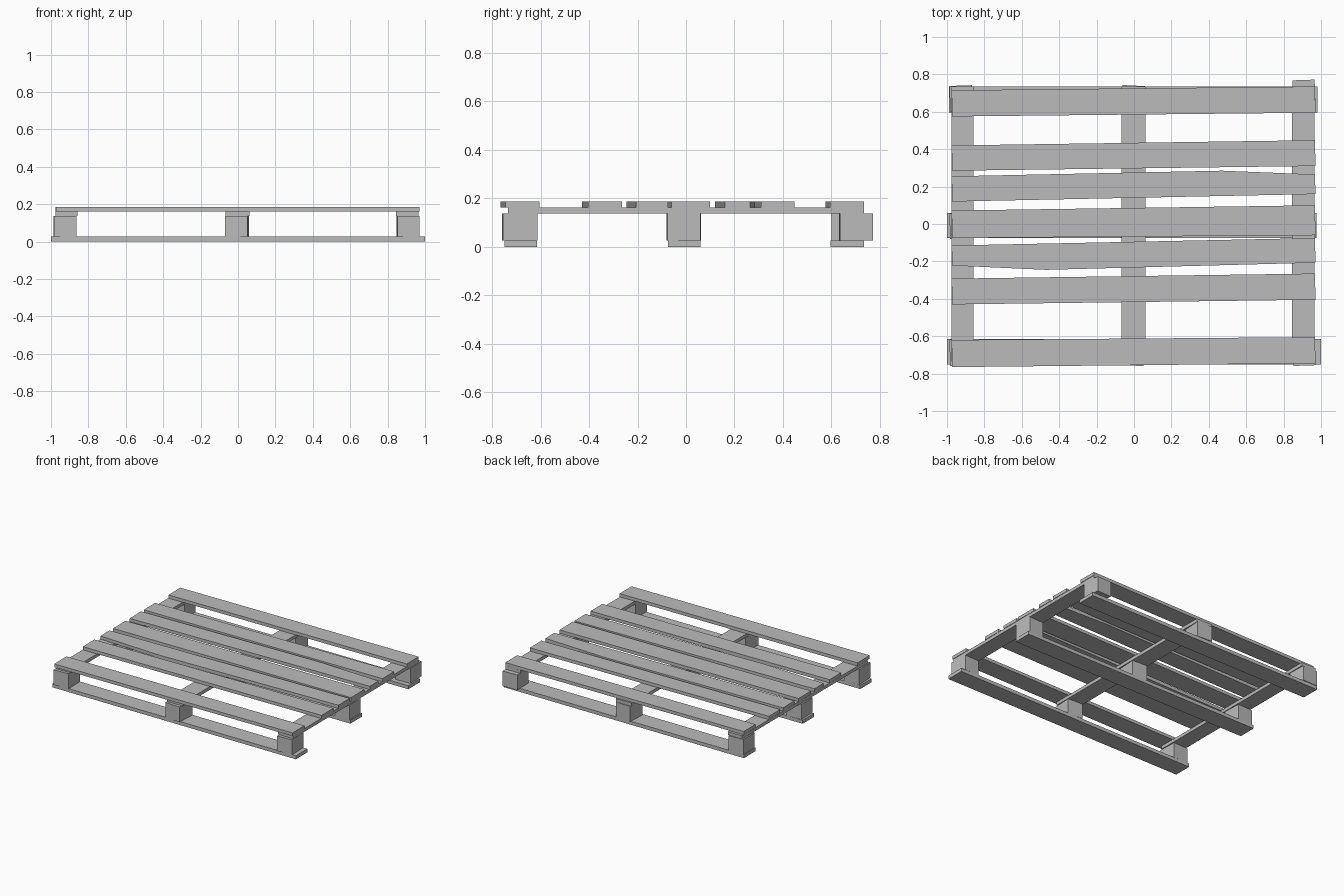
import bpy, bmesh, math
from mathutils import Matrix

cube = bpy.data.objects.get("Cube")
if cube:
    bpy.data.objects.remove(cube, do_unlink=True)

wood = bpy.data.materials.new("weathered grey wood")
wood.use_nodes = True
GREY = (0.5, 0.5, 0.5, 1)
wood.diffuse_color = GREY
wood.node_tree.nodes["Principled BSDF"].inputs["Base Color"].default_value = GREY


def plank(name, outline, bottom, top):
    """Extrude a flat outline seen from above into a plank."""
    bm = bmesh.new()
    face = bm.faces.new([bm.verts.new((x, y, bottom)) for x, y in outline])
    extruded = bmesh.ops.extrude_face_region(bm, geom=[face])
    for v in extruded["geom"]:
        if isinstance(v, bmesh.types.BMVert):
            v.co.z = top
    bmesh.ops.recalc_face_normals(bm, faces=bm.faces)
    mesh = bpy.data.meshes.new(name)
    bm.to_mesh(mesh)
    bm.free()
    mesh.materials.append(wood)
    obj = bpy.data.objects.new(name, mesh)
    bpy.context.collection.objects.link(obj)
    return obj


def rect(x0, x1, y0, y1, turn=0):
    """Rectangle outline, turned about its own centre by some degrees."""
    cx, cy = (x0 + x1) / 2, (y0 + y1) / 2
    spin = Matrix.Rotation(math.radians(turn), 2)
    corners = [(x0, y0), (x1, y0), (x1, y1), (x0, y1)]
    return [(cx + p.x, cy + p.y) for p in
            (spin @ Matrix(((x - cx, 0), (y - cy, 0))).col[0] for x, y in corners)]


# Bottom runners, lying left to right
runners = {"front": (-1, 1, -0.75, -0.615),
           "middle": (-1, 0.975, -0.075, 0.06),
           "back": (-0.99, 0.98, 0.597, 0.735)}
for side, size in runners.items():
    plank(f"{side}_bottom_runner", rect(*size), 0, 0.026)

# Nine spacer blocks, set slightly askew
block_x = {"right": (-0.985, -0.865), "centre": (-0.065, 0.055), "left": (0.85, 0.968)}
block_y = {"front": (-0.757, -0.615), "middle": (-0.078, 0.058), "back": (0.603, 0.74)}
turns = {"right": 2, "centre": -3, "left": 2}
for row, ys in block_y.items():
    for side, xs in block_x.items():
        shift = 0.03 if (row, side) == ("back", "left") else 0
        plank(f"{row}_{side}_block",
              rect(*xs, ys[0] + shift, ys[1] + shift, turns[side]), 0.026, 0.138)

# Stringers, running front to back over the blocks
for side, xs in {"right": (-0.975, -0.858), "centre": (-0.068, 0.062),
                 "left": (0.845, 0.966)}.items():
    plank(f"{side}_stringer", rect(*xs, -0.735, 0.735), 0.138, 0.162)

# Deck boards: low and high edge at the right end, then at the left end
deck = [(-0.765, -0.62, -0.745, -0.605), (-0.43, -0.292, -0.405, -0.265),
        (-0.222, -0.115, -0.207, -0.075), (-0.075, 0.072, -0.06, 0.1),
        (0.12, 0.255, 0.16, 0.265), (0.285, 0.42, 0.31, 0.448),
        (0.575, 0.715, 0.595, 0.735)]
for i, (a, b, c, d) in enumerate(deck):
    outline = [(-0.973, a), (0.97, c), (0.968, d), (-0.975, b)]
    if i == 2:
        outline.insert(1, (-0.47, -0.245))   # bowed front edge
    if i == 4:
        outline.insert(3, (0.47, 0.285))     # bowed back edge
    plank(f"deck_board_{i + 1}", outline, 0.162, 0.186)
